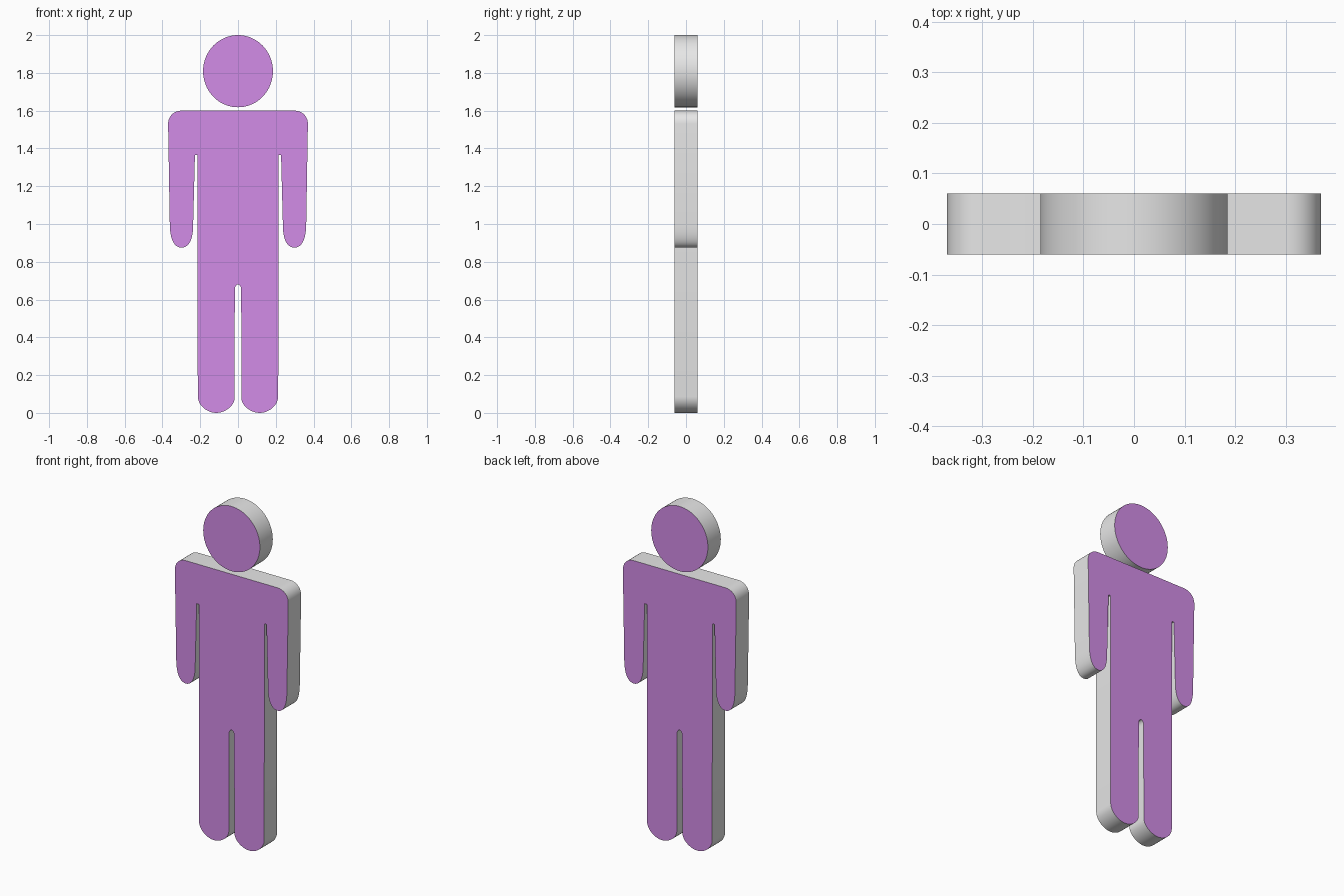
import bpy, bmesh, math

if "Cube" in bpy.data.objects:
    bpy.data.objects.remove(bpy.data.objects["Cube"])

HALF_DEPTH = 0.06


def material(name, rgb):
    m = bpy.data.materials.new(name)
    m.diffuse_color = (*rgb, 1.0)
    m.use_nodes = True
    m.node_tree.nodes["Principled BSDF"].inputs["Base Color"].default_value = m.diffuse_color
    return m


purple = material("purple face", (0.65, 0.265, 0.80))
grey = material("light grey edge", (0.8, 0.8, 0.8))


def curve(p0, p1, p2, p3, steps=10):
    """Points of a cubic Bezier, both ends included."""
    pts = []
    for i in range(steps + 1):
        t = i / steps
        w = ((1 - t) ** 3, 3 * t * (1 - t) ** 2, 3 * t * t * (1 - t), t ** 3)
        pts.append(tuple(sum(k * p[a] for k, p in zip(w, (p0, p1, p2, p3))) for a in (0, 1)))
    return pts


def slab(name, outline):
    """Extrude an (x, z) outline along y: purple caps, grey rim."""
    bm = bmesh.new()
    front = [bm.verts.new((x, -HALF_DEPTH, z)) for x, z in outline]
    back = [bm.verts.new((x, HALF_DEPTH, z)) for x, z in outline]
    bm.faces.new(front)
    bm.faces.new(back[::-1])
    n = len(outline)
    for i in range(n):
        j = (i + 1) % n
        bm.faces.new((front[i], back[i], back[j], front[j])).material_index = 1
    bmesh.ops.recalc_face_normals(bm, faces=bm.faces[:])
    me = bpy.data.meshes.new(name)
    bm.to_mesh(me)
    bm.free()
    me.materials.append(purple)
    me.materials.append(grey)
    ob = bpy.data.objects.new(name, me)
    bpy.context.collection.objects.link(ob)
    bpy.ops.object.select_all(action='DESELECT')
    ob.select_set(True)
    bpy.context.view_layer.objects.active = ob
    bpy.ops.object.shade_smooth_by_angle(angle=math.radians(35))
    return ob


# Head: slightly tall disc
slab("head", [(0.185 * math.cos(a), 1.809 + 0.191 * math.sin(a))
              for a in (math.tau * i / 72 for i in range(72))])

# Body: right half of the outline, from the crotch round to the shoulder
half = []
half += curve((0, 0.68), (0.01, 0.68), (0.017, 0.668), (0.017, 0.65), 6)         # crotch
half += curve((0.018, 0.075), (0.022, 0.035), (0.07, 0), (0.115, 0))             # inner foot
half += curve((0.115, 0), (0.16, 0), (0.21, 0.035), (0.213, 0.085))[1:]          # outer foot
half += [(0.214, 1.365), (0.228, 1.365)]                                         # armpit slot
half += curve((0.238, 0.98), (0.24, 0.91), (0.265, 0.875), (0.298, 0.875))       # inner hand
half += curve((0.298, 0.875), (0.335, 0.875), (0.358, 0.91), (0.361, 0.99))[1:]  # outer hand
half += curve((0.37, 1.53), (0.37, 1.57), (0.34, 1.60), (0.30, 1.60))            # shoulder
slab("body", half + [(-x, z) for x, z in reversed(half[1:])])
